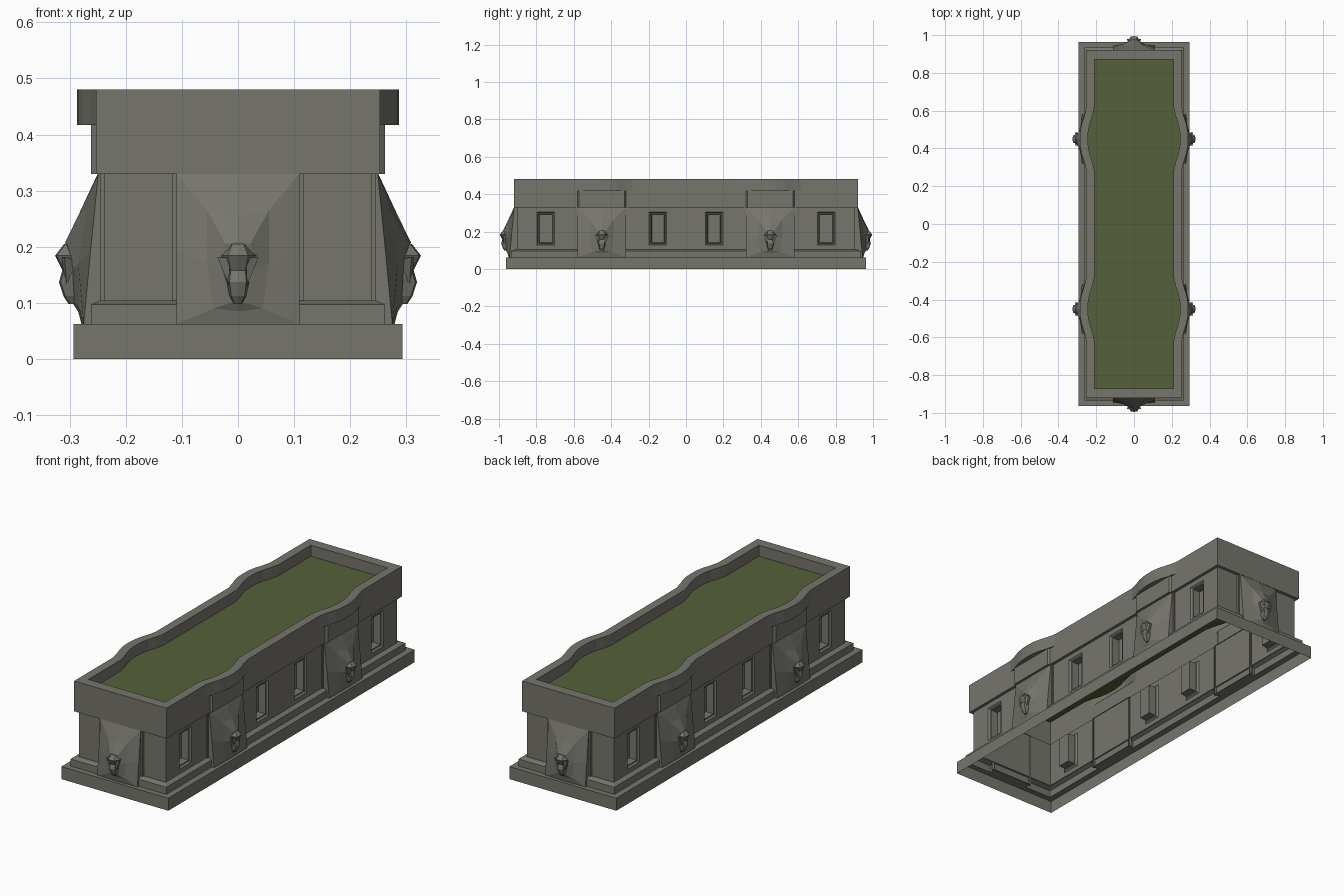
import bpy, bmesh
from mathutils import Vector

if "Cube" in bpy.data.objects:
    bpy.data.objects.remove(bpy.data.objects["Cube"])


def material(name, rgb):
    m = bpy.data.materials.new(name)
    m.diffuse_color = (*rgb, 1)
    m.use_nodes = True
    m.node_tree.nodes["Principled BSDF"].inputs["Base Color"].default_value = m.diffuse_color
    return m


STONE = material("grey_stone", (0.18, 0.178, 0.152))
GRASS = material("moss_green", (0.09, 0.118, 0.04))


def finish(bm, name, mat):
    bmesh.ops.remove_doubles(bm, verts=bm.verts, dist=1e-5)
    bmesh.ops.recalc_face_normals(bm, faces=bm.faces)
    me = bpy.data.meshes.new(name)
    bm.to_mesh(me)
    bm.free()
    me.materials.append(mat)
    ob = bpy.data.objects.new(name, me)
    bpy.context.collection.objects.link(ob)
    return ob


def loft(bm, rings, cap=False, cap_start=False):
    """Skin closed rings that share a point count."""
    rows = [[bm.verts.new(p) for p in r] for r in rings]
    n = len(rows[0])
    for a, b in zip(rows, rows[1:]):
        for i in range(n):
            j = (i + 1) % n
            bm.faces.new((a[i], a[j], b[j], b[i]))
    if cap:
        bm.faces.new(rows[-1])
    if cap_start:
        bm.faces.new(rows[0][::-1])


def rect(hx, hy, z):
    return [(-hx, -hy, z), (hx, -hy, z), (hx, hy, z), (-hx, hy, z)]


def quad(bm, pts):
    bm.faces.new([bm.verts.new(p) for p in pts])


WX, WY, Z0, Z1 = 0.238, 0.904, 0.104, 0.33

# stepped plinth, open underneath
bm = bmesh.new()
loft(bm, [rect(.293, .963, 0), rect(.293, .963, .062), rect(.262, .935, .062),
          rect(.262, .935, .097), rect(.246, .915, .104), rect(WX, WY, Z0)])
finish(bm, "plinth", STONE)

# end walls
bm = bmesh.new()
for s in (-1, 1):
    quad(bm, [(-WX, s * WY, Z0), (WX, s * WY, Z0), (WX, s * WY, Z1), (-WX, s * WY, Z1)][::-s])
finish(bm, "end_walls", STONE)

# long walls with recessed windows
WIN = (-.75, -.15, .15, .75)
HW, ZB, ZT = .047, .127, .305
for s, name in ((-1, "left_wall"), (1, "right_wall")):
    bm = bmesh.new()
    ys = [-WY] + [c + k * HW for c in WIN for k in (-1, 1)] + [WY]
    zs = [Z0, ZB, ZT, Z1]
    for i in range(len(ys) - 1):
        for j in range(3):
            if j == 1 and i % 2 == 1:
                continue
            quad(bm, [(s * WX, ys[i], zs[j]), (s * WX, ys[i + 1], zs[j]),
                      (s * WX, ys[i + 1], zs[j + 1]), (s * WX, ys[i], zs[j + 1])][::s])
    for c in WIN:
        rings = []
        for inset, depth in ((0, 0), (.007, .008), (.012, .008), (.014, .045)):
            x, h = s * (WX - depth), HW - inset
            rings.append([(x, c - h, ZB + inset), (x, c + h, ZB + inset),
                          (x, c + h, ZT - inset), (x, c - h, ZT - inset)][::s])
        loft(bm, rings, cap=True)
    finish(bm, name, STONE)

# frieze band
BULGE = [(-.165, 0), (-.12, .011), (-.08, .024), (-.04, .032), (0, .034),
         (.04, .032), (.08, .024), (.12, .011), (.165, 0)]


def outline(hx, hy, z, k):
    side = [(hx, -hy)] + [(hx + k * d, c + y) for c in (-.45, .45) for y, d in BULGE] + [(hx, hy)]
    return [(x, y, z) for x, y in side] + [(-x, -y, z) for x, y in side]


bm = bmesh.new()
loft(bm, [rect(WX, WY, Z1), rect(.253, .92, Z1), rect(.253, .92, .417)])
finish(bm, "frieze", STONE)

# rim with swelling bays
bm = bmesh.new()
loft(bm, [outline(.253, .92, .417, 0), outline(.253, .92, .417, 1), outline(.253, .92, .48, 1),
          outline(.21, .87, .48, 1), outline(.21, .87, .425, 1)])
finish(bm, "rim", STONE)

# planted surface
bm = bmesh.new()
face = bm.faces.new([bm.verts.new(p) for p in outline(.21, .87, .425, 1)])
bmesh.ops.triangulate(bm, faces=[face])
finish(bm, "planted_surface", GRASS)


# carved ornament: local u = sideways, d = outwards, z = up
def ring8(top, mid, bot):
    """Each item: half width, z, depth at side (top and bottom add centre z, depth)."""
    (tw, tz, td, tcz, tcd), (mw, mz, md), (bw, bz, bd, bcz, bcd) = top, mid, bot
    return [(-tw, td, tz), (0, tcd, tcz), (tw, td, tz), (mw, md, mz),
            (bw, bd, bz), (0, bcd, bcz), (-bw, bd, bz), (-mw, md, mz)]


def ornament(name, w, place):
    # backing pilaster and draped shield
    bm = bmesh.new()
    p = w + .008
    loft(bm, [[place(Vector((u, d, z))) for u, z in ((-p, .062), (p, .062), (p, .33), (-p, .33))]
              for d in (-.014, -.004)], cap=True)
    loft(bm, [[place(Vector(q)) for q in r] for r in (
        ring8((w, .33, -.016, .33, -.016), (w, .19, -.016), (w, .062, -.016, .062, -.016)),
        ring8((w, .33, 0, .33, .001), (w, .19, .014), (w, .062, .026, .062, .03)),
        ring8((w * .5, .265, .022, .255, .036), (w * .5, .17, .036), (w * .4, .09, .034, .085, .036)),
        ring8((.022, .205, .054, .208, .059), (.03, .16, .045), (.014, .10, .042, .10, .046)))], cap=True)
    finish(bm, name + "_shield", STONE)
    # beast head: brow, muzzle and jaw sections
    bm = bmesh.new()
    rings = []
    for z, fw, fd, bw in ((.205, .010, .058, .016), (.184, .018, .074, .036), (.158, .013, .061, .029),
                          (.137, .015, .067, .022), (.112, .012, .059, .016), (.098, .006, .050, .008)):
        rings.append([place(Vector(q)) for q in ((-bw, .036, z), (-fw, fd, z), (0, fd + .003, z),
                                                 (fw, fd, z), (bw, .036, z))])
    loft(bm, rings, cap=True, cap_start=True)
    # pointed ears
    for s in (-1, 1):
        tip = bm.verts.new(place(Vector((s * .037, .060, .182))))
        base = [bm.verts.new(place(Vector(q))) for q in
                ((s * .016, .066, .18), (s * .030, .036, .175), (s * .014, .056, .125))]
        for i in range(3):
            bm.faces.new((tip, base[i], base[(i + 1) % 3]))
    finish(bm, name + "_head", STONE)


for s, side in ((-1, "front"), (1, "back")):
    ornament(side + "_ornament", .11, lambda v, s=s: (v.x, s * (.918 + v.y), v.z))
for s, side in ((-1, "left"), (1, "right")):
    for c, pos in ((-.45, "fore"), (.45, "rear")):
        ornament(f"{side}_{pos}_ornament", .13,
                 lambda v, s=s, c=c: (s * (.249 + v.y), c + v.x, v.z))
        # raised frieze block over each ornament
        bm = bmesh.new()
        loft(bm, [[(s * x, c + y, z) for y, z in ((-h, .33), (h, .33), (h, .417), (-h, .417))]
                  for x, h in ((.252, .13), (.262, .122))], cap=True)
        finish(bm, f"{side}_{pos}_frieze_block", STONE)
